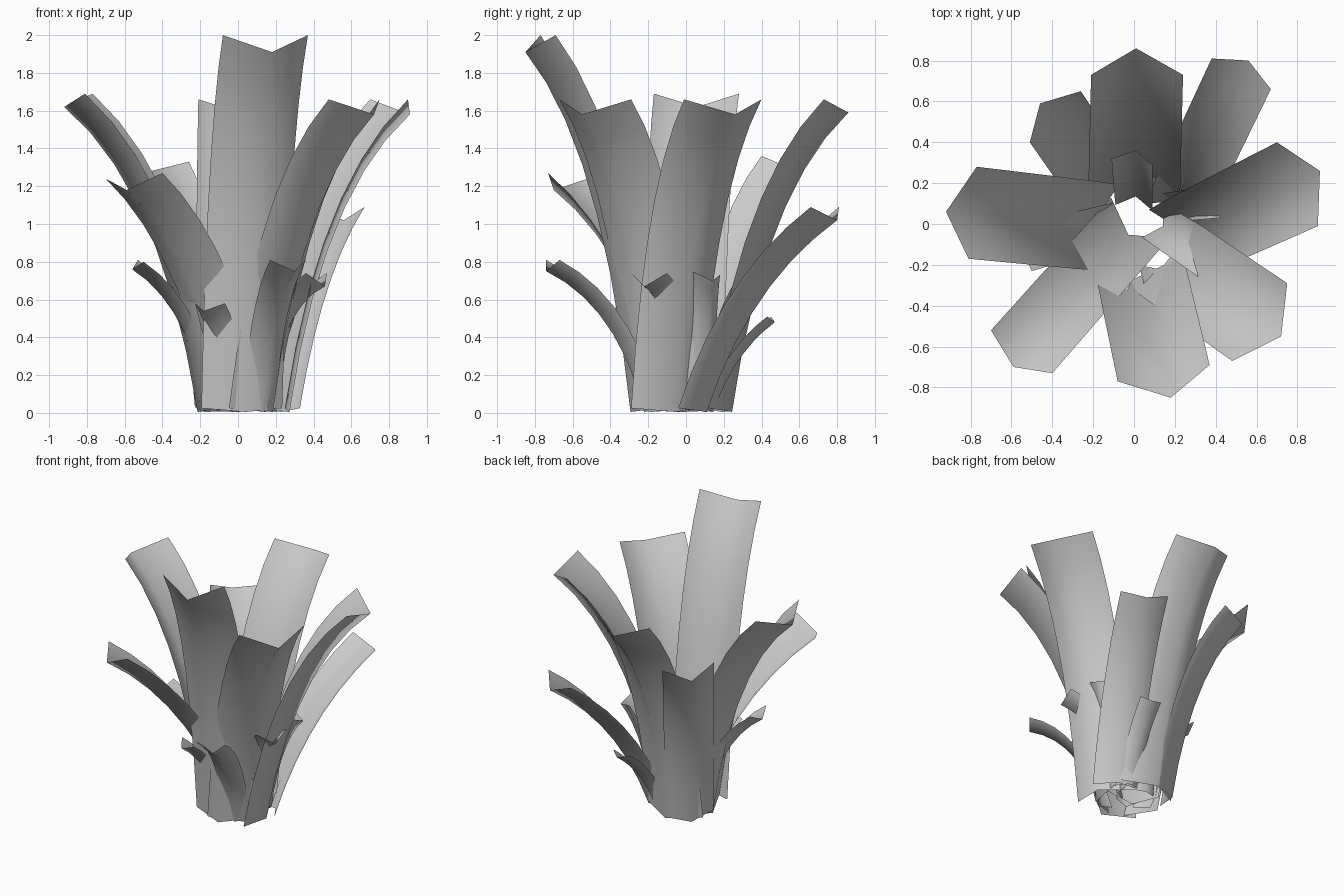
import bpy
from mathutils import Vector

ROWS = 7


def bezier(p, q, r, t):
    return p * (1 - t) ** 2 + q * 2 * t * (1 - t) + r * t ** 2


def leaf(name, left, right, keel, base, taper=0.95, height=0.73, pull=0.27):
    """Curved channel leaf: two tip corners, tip keel point and base position."""
    left, right, keel = Vector(left), Vector(right), Vector(keel)
    tip = (left + right) / 2
    half = (right - left) / 2
    width = half.length
    root = Vector((base[0], base[1], 0.025))
    ctrl = root.lerp(tip, pull)
    ctrl.z = tip.z * height
    # the base fold points straight outwards
    out = Vector((-half.y, half.x, 0)).normalized()
    if out.dot(keel - tip) < 0:
        out = -out
    tip_sag = keel - tip
    root_sag = out * width * 0.55 - Vector((0, 0, 0.02))
    verts, faces = [], []
    for i in range(ROWS + 1):
        t = i / ROWS
        mid = bezier(root, ctrl, tip, t)
        side = half * (taper + (1 - taper) * t)
        sag = root_sag.lerp(tip_sag, t)
        verts += [mid - side, mid + sag, mid + side]
        if i:
            a, b = 3 * i - 3, 3 * i
            faces += [(a, a + 1, b + 1, b), (a + 1, a + 2, b + 2, b + 1)]
    mesh = bpy.data.meshes.new(name)
    mesh.from_pydata(verts, [], faces)
    mesh.shade_smooth()
    obj = bpy.data.objects.new(name, mesh)
    bpy.context.collection.objects.link(obj)
    return obj


# Tall outer leaves
leaf("leaf_front", (-0.08, -0.77, 2.0), (0.37, -0.69, 2.0), (0.18, -0.85, 1.91), (0.02, -0.17))
leaf("leaf_front_right", (0.48, -0.67, 1.66), (0.75, -0.29, 1.66), (0.72, -0.55, 1.58), (0.08, -0.11))
leaf("leaf_right", (0.90, -0.01, 1.66), (0.70, 0.40, 1.66), (0.91, 0.26, 1.58), (0.16, -0.11), 0.88)
leaf("leaf_back", (0.24, 0.73, 1.66), (-0.21, 0.73, 1.66), (0.01, 0.86, 1.59), (0.0, 0.12), 1.0)
leaf("leaf_left", (-0.77, 0.28, 1.69), (-0.81, -0.17, 1.69), (-0.92, 0.06, 1.62), (-0.09, -0.02))

# Medium leaves
leaf("leaf_back_right", (0.67, 0.66, 1.09), (0.38, 0.81, 1.09), (0.56, 0.80, 1.02), (0.19, 0.03), 0.95, 0.67, 0.33)
leaf("leaf_back_left", (-0.26, 0.65, 1.33), (-0.51, 0.40, 1.36), (-0.46, 0.59, 1.28), (-0.11, 0.12), 0.95)
leaf("leaf_front_left", (-0.70, -0.52, 1.24), (-0.40, -0.73, 1.27), (-0.59, -0.70, 1.18), (0.03, 0.03), 0.95, 0.72, 0.37)

# Small low leaves
low = dict(taper=0.9, height=0.75, pull=0.28)
leaf("small_leaf_front", (0.17, -0.74, 0.81), (0.36, -0.67, 0.81), (0.30, -0.74, 0.75), (0.11, -0.17), **low)
leaf("small_leaf_right_a", (0.36, -0.29, 0.74), (0.47, -0.10, 0.74), (0.46, -0.22, 0.67), (0.09, 0.02), 0.9, 0.82, 0.28)
leaf("small_leaf_right_b", (0.42, 0.03, 0.75), (0.34, 0.18, 0.73), (0.44, 0.14, 0.70), (0.16, 0.08), **low)
leaf("small_leaf_back", (0.30, 0.43, 0.51), (0.14, 0.45, 0.51), (0.24, 0.47, 0.48), (0.14, 0.10), 0.9, 0.68, 0.35)
leaf("small_leaf_inner", (0.09, 0.29, 0.74), (-0.11, 0.32, 0.74), (0.01, 0.36, 0.70), (0.0, 0.08), 0.9, 0.66, 0.2)
leaf("small_leaf_left", (-0.53, 0.0, 0.81), (-0.50, -0.23, 0.80), (-0.56, -0.10, 0.76), (-0.09, 0.0), **low)
leaf("small_leaf_front_left", (-0.23, -0.33, 0.58), (-0.07, -0.41, 0.58), (-0.18, -0.41, 0.54), (0.0, -0.06), 0.9, 0.78, 0.45)
